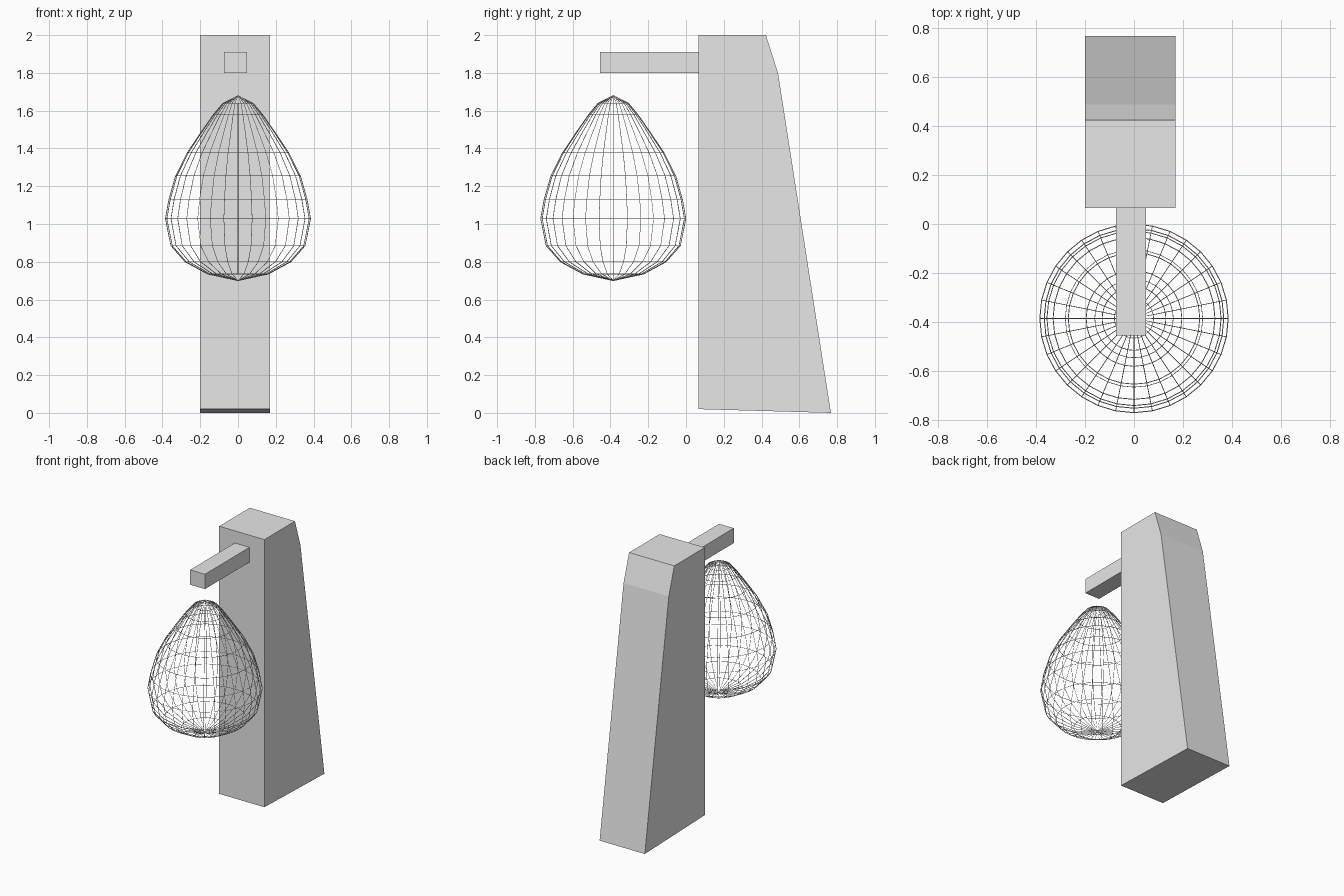
import bpy, bmesh
from math import cos, sin, tau

cube = bpy.data.objects.get("Cube")
if cube:
    bpy.data.objects.remove(cube)


def make_material(name, color):
    mat = bpy.data.materials.new(name)
    mat.use_nodes = True
    mat.diffuse_color = color
    mat.node_tree.nodes["Principled BSDF"].inputs["Base Color"].default_value = color
    return mat


def make_object(name, bm, mat):
    bmesh.ops.recalc_face_normals(bm, faces=bm.faces)
    mesh = bpy.data.meshes.new(name)
    bm.to_mesh(mesh)
    bm.free()
    mesh.materials.append(mat)
    obj = bpy.data.objects.new(name, mesh)
    bpy.context.collection.objects.link(obj)
    return obj


def extrude_profile(name, profile, x0, x1, mat):
    """Side profile of (y, z) points, extruded along x."""
    bm = bmesh.new()
    face = bm.faces.new([bm.verts.new((x0, y, z)) for y, z in profile])
    out = bmesh.ops.extrude_face_region(bm, geom=[face])
    verts = [v for v in out["geom"] if isinstance(v, bmesh.types.BMVert)]
    bmesh.ops.translate(bm, verts=verts, vec=(x1 - x0, 0, 0))
    return make_object(name, bm, mat)


grey = make_material("light grey", (0.8, 0.8, 0.8, 1))

# Tapered post with a chamfered back edge
extrude_profile("post", [(0.066, 0.02), (0.767, 0), (0.487, 1.8), (0.423, 2), (0.066, 2)],
                -0.2, 0.17, grey)

# Horizontal arm
extrude_profile("arm", [(-0.455, 1.8), (0.066, 1.8), (0.066, 1.91), (-0.455, 1.91)],
                -0.073, 0.048, grey)

# Teardrop cage: revolved (radius, height) profile turned into thin wires
SEGMENTS = 32
CENTRE_Y = -0.385
rings = [(0.16, 0.735), (0.28, 0.80), (0.355, 0.885), (0.384, 1.028), (0.366, 1.13),
         (0.33, 1.255), (0.268, 1.378), (0.195, 1.487), (0.13, 1.58), (0.08, 1.64)]
bm = bmesh.new()
loops = [[bm.verts.new((r * cos(tau * i / SEGMENTS), CENTRE_Y + r * sin(tau * i / SEGMENTS), z))
          for i in range(SEGMENTS)] for r, z in rings]
bottom = bm.verts.new((0, CENTRE_Y, 0.70))
top = bm.verts.new((0, CENTRE_Y, 1.68))
for i in range(SEGMENTS):
    j = (i + 1) % SEGMENTS
    for low, high in zip(loops, loops[1:]):
        bm.faces.new((low[i], low[j], high[j], high[i]))
    bm.faces.new((bottom, loops[0][j], loops[0][i]))
    bm.faces.new((top, loops[-1][i], loops[-1][j]))
cage = make_object("teardrop_cage", bm, grey)
wire = cage.modifiers.new("wires", "WIREFRAME")
wire.thickness = 0.004
wire.use_even_offset = False
